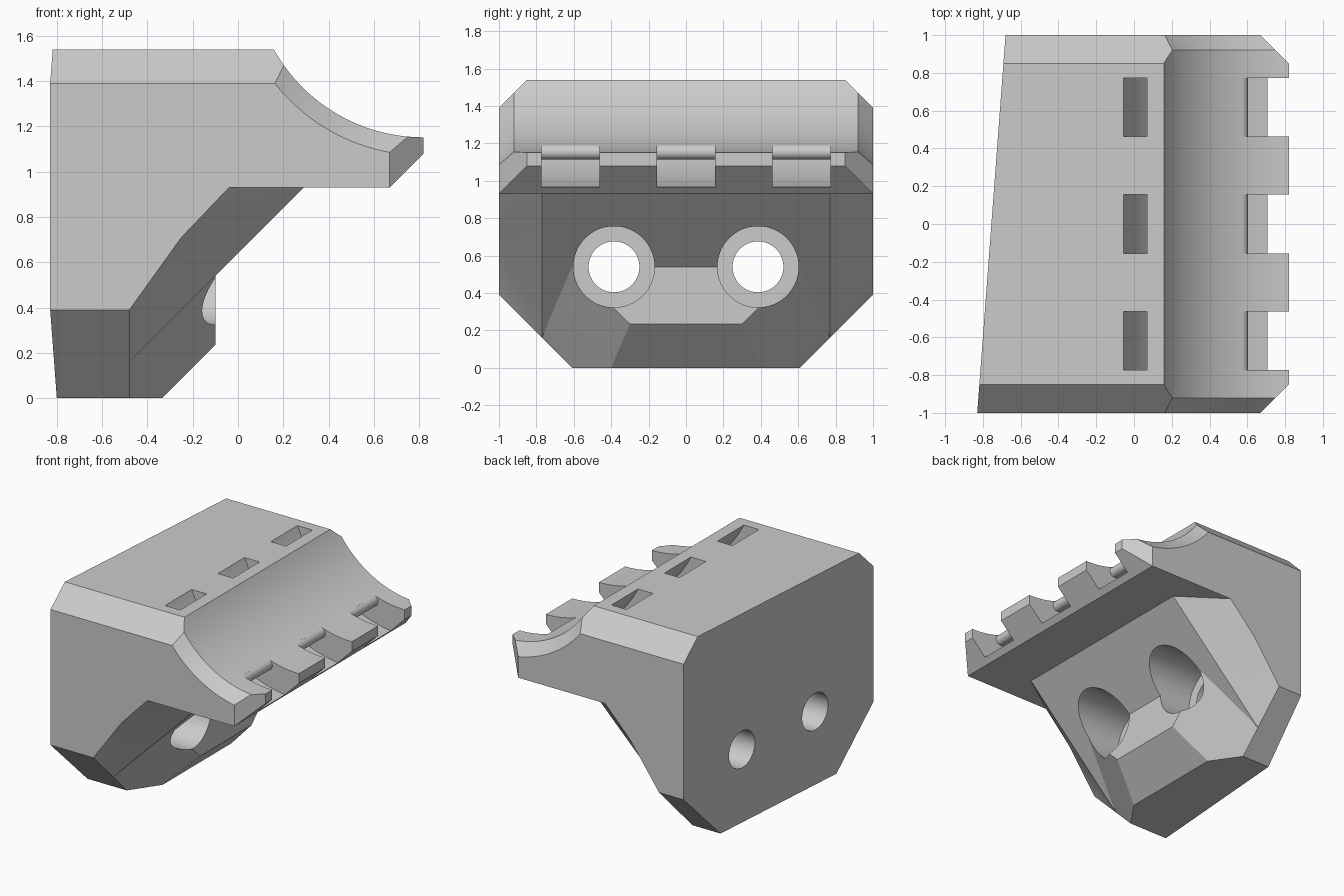
import bpy, bmesh, math

cube = bpy.data.objects.get("Cube")
if cube:
    bpy.data.objects.remove(cube, do_unlink=True)

grey = bpy.data.materials.new("light_grey")
grey.use_nodes = True
COLOR = (0.6, 0.6, 0.6, 1)
grey.diffuse_color = COLOR
grey.node_tree.nodes["Principled BSDF"].inputs["Base Color"].default_value = COLOR

CX, CZ = 0.82, 1.91     # axis of the concave saddle
R = 0.758               # saddle radius


def finish(bm, name):
    bmesh.ops.recalc_face_normals(bm, faces=bm.faces)
    mesh = bpy.data.meshes.new(name)
    bm.to_mesh(mesh)
    bm.free()
    mesh.materials.append(grey)
    ob = bpy.data.objects.new(name, mesh)
    bpy.context.collection.objects.link(ob)
    return ob


def back(y):
    """x of the slanted mounting face"""
    return -0.83 + 0.075 * (y + 1)


def hull(name, points):
    """Convex block from points mirrored in y; x None lies on the mounting face"""
    bm = bmesh.new()
    for x, y, z in points:
        for s in (1, -1):
            bm.verts.new((back(s * y) if x is None else x, s * y, z))
    res = bmesh.ops.convex_hull(bm, input=bm.verts)
    loose = [v for v in bm.verts if not v.link_faces]
    bmesh.ops.delete(bm, geom=loose, context="VERTS")
    bmesh.ops.dissolve_limit(bm, angle_limit=0.005, verts=bm.verts, edges=bm.edges)
    return finish(bm, name)


def rings(name, sections):
    """Closed solid through a list of equal-sized point loops"""
    bm = bmesh.new()
    loops = [[bm.verts.new(p) for p in sec] for sec in sections]
    n = len(loops[0])
    for a, b in zip(loops, loops[1:]):
        for i in range(n):
            j = (i + 1) % n
            bm.faces.new((a[i], a[j], b[j], b[i]))
    bm.faces.new(loops[0])
    bm.faces.new(loops[-1][::-1])
    return finish(bm, name)


def boolean(target, tool, op):
    mod = target.modifiers.new(op, "BOOLEAN")
    mod.operation, mod.solver, mod.object = op, "EXACT", tool
    bpy.context.view_layer.objects.active = target
    bpy.ops.object.modifier_apply(modifier=mod.name)
    bpy.data.objects.remove(tool, do_unlink=True)


def polar(r, deg):
    """Point about the saddle axis, angle from straight down towards -x"""
    a = math.radians(deg)
    return CX - r * math.sin(a), CZ - r * math.cos(a)


# Upper slab with chamfered ends
body = hull("bracket_body", [
    (None, 1, 0.93), (None, 1, 1.39), (None, 0.85, 1.54),
    (0.67, 1, 0.93), (0.67, 1, 1.39), (0.82, 0.85, 1.08), (0.82, 0.85, 1.54)])

# Sloping neck under the slab
neck = hull("neck", [
    (None, 1, 0.71), (None, 1, 1.0), (-0.25, 1, 0.71), (-0.04, 1, 0.93),
    (-0.04, 1, 1.0), (0.29, 0.77, 0.93), (0.29, 0.77, 1.0), (-0.48, 0.77, 0.16)])

# Chamfered chin at the foot
chin = hull("chin", [
    (None, 1, 0.39), (None, 1, 0.71), (None, 0.61, 0), (-0.48, 0.61, 0),
    (-0.48, 1, 0.39), (-0.25, 1, 0.71), (-0.1, 0.61, 0.54),
    (-0.1, 0.3, 0.235), (-0.335, 0.4, 0)])
boolean(body, neck, "UNION")
boolean(body, chin, "UNION")

# Concave saddle, flared at both ends
N = 128
saddle = rings("saddle_cutter", [
    [(CX + r * math.cos(math.tau * i / N), y, CZ + r * math.sin(math.tau * i / N))
     for i in range(N)]
    for y, r in ((-1.1, R + 0.18), (-0.92, R), (0.92, R), (1.1, R + 0.18))])
boolean(body, saddle, "DIFFERENCE")

# Curved strap channels ending in open notches with a rounded lip
STEPS, LIP, TOP = 28, 18.7, 75
outline = [polar(0.95, TOP - (TOP + 8) * i / STEPS) for i in range(STEPS + 1)]
outline += [polar(0.6, -8), polar(0.6, LIP)]
for i in range(13):
    t = math.pi * i / 12
    outline.append(polar(R + 0.04 - 0.04 * math.cos(t), LIP - 2.9 * math.sin(t)))
outline += [polar(R + 0.08, LIP + (TOP - LIP) * i / STEPS) for i in range(1, STEPS + 1)]
for yc in (-0.617, 0, 0.617):
    slot = rings("strap_cutter", [[(x, yc + s, z) for x, z in outline]
                                  for s in (-0.155, 0.155)])
    boolean(body, slot, "DIFFERENCE")

# Counterbored screw holes
M = 64
for yc in (-0.385, 0.385):
    hole = rings("screw_cutter", [
        [(x, yc + r * math.cos(math.tau * i / M), 0.54 + r * math.sin(math.tau * i / M))
         for i in range(M)]
        for x, r in ((-1, 0.136), (-0.36, 0.136), (-0.36, 0.217), (0.6, 0.217))])
    boolean(body, hole, "DIFFERENCE")

# Smooth curved walls, crisp edges
bpy.ops.object.select_all(action="DESELECT")
body.select_set(True)
bpy.context.view_layer.objects.active = body
bpy.ops.object.shade_smooth_by_angle(angle=math.radians(20))
